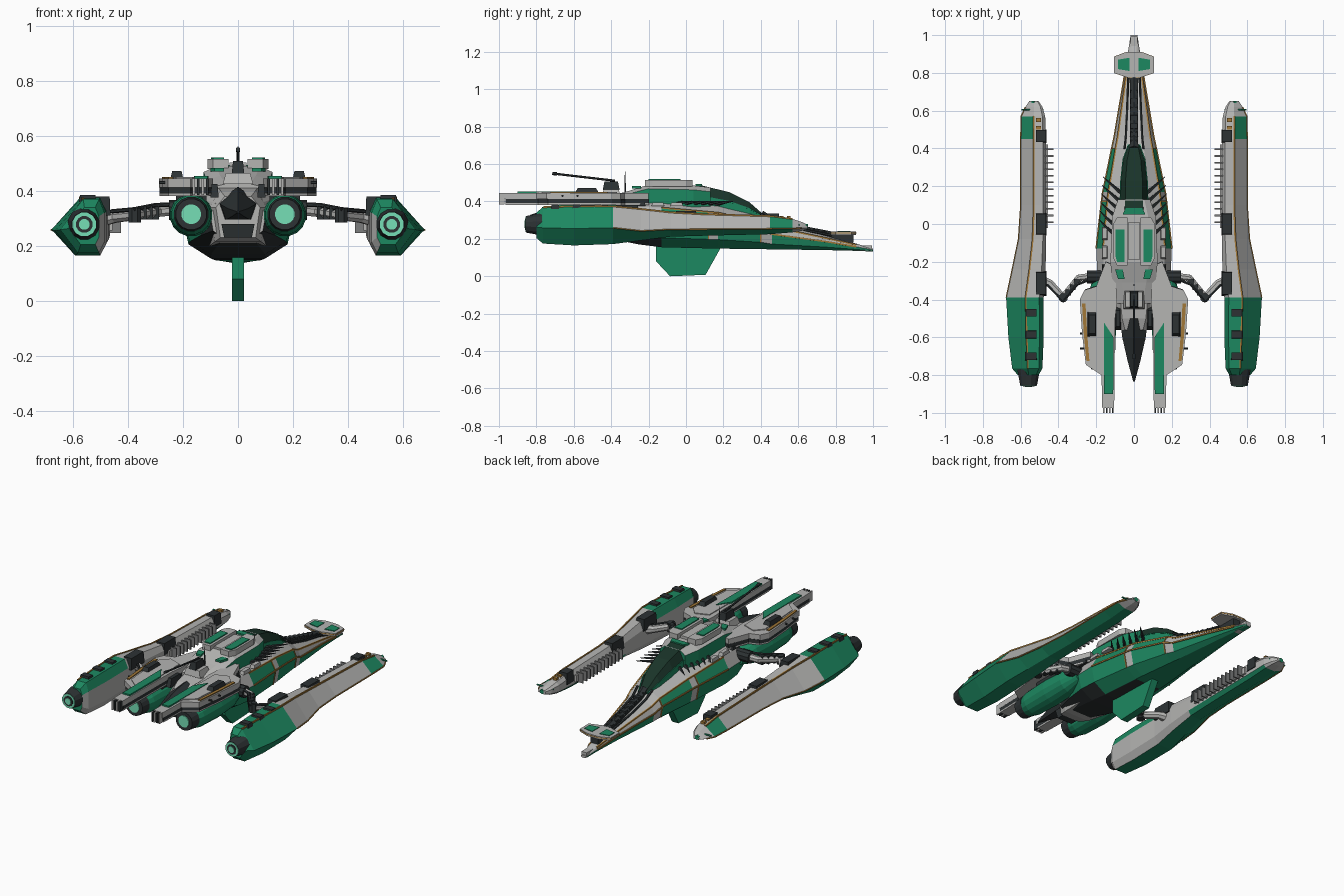
import bpy, bmesh, math
from mathutils import Vector

if "Cube" in bpy.data.objects:
    bpy.data.objects.remove(bpy.data.objects["Cube"])

PALETTE = {"grey": (.46, .46, .45), "green": (.012, .25, .12), "dark": (.026, .032, .034),
           "mint": (.18, .74, .47), "gold": (.36, .19, .04), "glass": (.010, .034, .022),
           "steel": (.20, .205, .205)}
MATS = {}
for key, rgb in PALETTE.items():
    MATS[key] = bpy.data.materials.new(key + " paint")
    MATS[key].diffuse_color = (*rgb, 1)


def make(name, verts, faces, cols, mirror=False):
    """Mesh object with one colour name or a list of one per face."""
    if isinstance(cols, str):
        cols = [cols] * len(faces)
    me = bpy.data.meshes.new(name)
    me.from_pydata([tuple(v) for v in verts], [], faces)
    used = sorted(set(cols))
    for c in used:
        me.materials.append(MATS[c])
    for p, c in zip(me.polygons, cols):
        p.material_index = used.index(c)
    bm = bmesh.new()
    bm.from_mesh(me)
    bmesh.ops.recalc_face_normals(bm, faces=bm.faces)
    bm.to_mesh(me)
    bm.free()
    ob = bpy.data.objects.new(name, me)
    bpy.context.collection.objects.link(ob)
    if mirror:
        m = ob.modifiers.new("mirror", "MIRROR")
        m.use_mirror_merge = False
    return ob


def loft(name, rings, col, mirror=False):
    """Skin closed rings; col is a name or a rule col(strip, mean y)."""
    n = len(rings[0])
    verts = [v for r in rings for v in r]
    faces, cols = [], []
    rule = col if callable(col) else (lambda j, y: col)
    for i in range(len(rings) - 1):
        y = (rings[i][0][1] + rings[i + 1][0][1]) / 2
        for j in range(n):
            k = (j + 1) % n
            faces.append((i * n + j, i * n + k, (i + 1) * n + k, (i + 1) * n + j))
            cols.append(rule(j, y))
    for i in (0, len(rings) - 1):
        faces.append(tuple(range(i * n, i * n + n)))
        cols.append(rule(0, rings[i][0][1]))
    return make(name, verts, faces, cols, mirror)


def prism(name, pts, a, b, col, mirror=False, axis="z"):
    f = (lambda p, h: (p[0], p[1], h)) if axis == "z" else (lambda p, h: (h, p[0], p[1]))
    return loft(name, [[f(p, a) for p in pts], [f(p, b) for p in pts]], col, mirror)


def box(name, c, s, col, mirror=False, taper=1.0):
    x, y, z = (v / 2 for v in s)
    sq = [(-x, -y), (x, -y), (x, y), (-x, y)]
    rings = [[(c[0] + p * t, c[1] + q * t, c[2] + h) for p, q in sq] for h, t in ((-z, 1), (z, taper))]
    return loft(name, rings, col, mirror)


def tube(name, pts, rad, col, mirror=False, n=8):
    """Round bar along points, rad a number or one per point."""
    pts = [Vector(p) for p in pts]
    rad = rad if isinstance(rad, (list, tuple)) else [rad] * len(pts)
    rings = []
    for i, p in enumerate(pts):
        t = (pts[min(i + 1, len(pts) - 1)] - pts[max(i - 1, 0)]).normalized()
        u = t.cross(Vector((0, 0, 1)) if abs(t.z) < .9 else Vector((1, 0, 0))).normalized()
        v = u.cross(t)
        rings.append([p + rad[i] * (u * math.cos(a) + v * math.sin(a))
                      for a in (2 * math.pi * (k + .5) / n for k in range(n))])
    return loft(name, rings, col, mirror)


# Main hull: y, half width, top, middle, bottom
HULL = [(1.0, .018, .147, .141, .132), (.91, .032, .175, .158, .136), (.75, .056, .215, .185, .14),
        (.46, .105, .29, .225, .144), (.40, .118, .32, .25, .145), (.17, .165, .375, .285, .148),
        (.12, .172, .38, .288, .149), (-.13, .20, .41, .30, .155), (-.25, .195, .42, .30, .17),
        (-.40, .15, .41, .31, .20), (-.53, .10, .385, .31, .225)]


def half_hull(w, zt, zm, zb):
    return [(0, zt), (.45 * w, zt), (.82 * w, zm + .6 * (zt - zm)), (w, zm),
            (.9 * w, zm - .65 * (zm - zb)), (.5 * w, zb), (0, zb)]


def sym_ring(y, half):
    return [(x, y, z) for x, z in half] + [(-x, y, z) for x, z in half[-2:0:-1]]


def hull_colour(j, y):
    k = min(j, 11 - j)
    band = .39 < y < .47 or .12 < y < .17
    if k < 2 or k == 2 and y > .42:
        return "grey"
    if k == 2:
        return "green" if y > -.14 and not band else "grey"
    if y < -.13:
        return "dark" if k > 3 or y < -.42 else "green"
    if k == 3:
        return "grey" if band else "green"
    return "dark" if k == 5 and y < .05 else "green"


loft("main_hull", [sym_ring(h[0], half_hull(*h[1:])) for h in HULL], hull_colour)
for idx, nm in ((2, "shoulder_trim"), (3, "side_trim")):
    tube(nm, [(half_hull(*h[1:])[idx][0], h[0], half_hull(*h[1:])[idx][1]) for h in HULL[1:8]],
         .006, "gold", True, 4)
for i in (4, 6):
    tube("panel_seam", [(x, HULL[i][0], z) for x, z in half_hull(*HULL[i][1:])[2:5]], .005, "gold", True, 4)

# Raised cabin and sloping rear canopy: y, half width at base, half width at top, base z, top z
CABIN = [(.13, .085, .055, .36, .475), (.04, .115, .075, .37, .485), (-.20, .125, .08, .38, .49),
         (-.31, .115, .065, .38, .455), (-.42, .09, .045, .37, .425)]
loft("cabin", [sym_ring(y, [(0, t), (b, t), (a, z + .8 * (t - z)), (a, z), (0, z)]) for y, a, b, z, t in CABIN],
     lambda j, y: "green" if j in (2, 5) and y > -.28 or y > .1 else "grey")
CANOPY = [(.42, .03, .02, .30, .325), (.34, .058, .036, .32, .395), (.23, .07, .045, .34, .45),
          (.07, .075, .047, .36, .489)]
loft("canopy", [sym_ring(y, [(0, t), (b, t), (a, z + .55 * (t - z)), (a, z), (0, z)]) for y, a, b, z, t in CANOPY],
     lambda j, y: "green" if j in (2, 5) else "glass")
tube("canopy_frame", [(c[1], c[0], c[3] + .55 * (c[4] - c[3])) for c in CANOPY], .004, "green", True, 4)
prism("canopy_rim", [(-.06, .05), (.06, .05), (.045, .085), (-.045, .085)], .475, .493, "green")
prism("roof_plate", [(.035, -.22), (.09, -.22), (.11, -.18), (.11, .0), (.09, .035), (.035, .035)], .48, .515, "grey", True)
prism("roof_panel", [(.05, -.2), (.09, -.2), (.098, -.17), (.098, -.03), (.05, -.03)], .515, .521, "green", True)
box("roof_hatch", (0, -.09, .492), (.06, .2, .02), "grey")
prism("rear_deck_panel", [(.05, -.29), (.085, -.29), (.1, -.24), (.06, -.24)], .47, .482, "green", True)
for y in (-.05, -.15, -.25):
    box("hull_vent", (.155, y, .385), (.03, .07, .02), "dark" if y < -.2 else "grey", True, .8)

# Backbone on the tail
SPINE = [(0, .78, .215), (0, .6, .25), (0, .46, .29), (0, .40, .33)]
tube("spine", SPINE, .024, "dark", n=6)
for i in range(8):
    y = .43 + i * .044
    box("spine_block", (0, y, .307 - (y - .43) * .27), (.042, .032, .034), "dark", taper=.85)
tube("spine_cable", [(.03 + .02 * i / 3, p[1], p[2] + .004) for i, p in enumerate(SPINE)], .007, "dark", True, 6)

# Rear tail plate and tip
plate = [(.03, .775), (.105, .80), (.105, .885), (.04, .91), (-.04, .91), (-.105, .885), (-.105, .80), (-.03, .775)]
prism("tail_plate", plate, .222, .239, "grey")
prism("tail_plate_edge", [(x * 1.02, .8425 + (y - .8425) * 1.02) for x, y in plate], .229, .234, "gold")
prism("tail_panel", [(.025, .81), (.085, .82), (.085, .87), (.025, .88)], .239, .243, "green", True)
box("tail_mount", (0, .83, .205), (.05, .13, .05), "dark")
box("tail_tip", (0, .945, .15), (.036, .10, .03), "grey")

# Swept-back spikes on the hull
for i in range(6):
    y = .25 - i * .045
    w = i * .006
    tube("back_spike", [(.065 + w, y - .09, .385), (.115 + w, y - .045, .395), (.165 + w * .7, y, .40)],
         [.011, .008, .002], "dark", True, 5)

# Keel fin
prism("keel_fin", [(-.16, .17), (-.16, .08), (-.085, 0), (.105, .008), (.19, .16)], -.022, .022, "green", axis="x")

# Head: grey collar, dark beak, jaw
loft("head", [sym_ring(y, [(0, t), (w * .6, t), (w, .34), (w * .8, b), (0, b)])
              for y, w, t, b in ((-.34, .13, .42, .2), (-.5, .105, .40, .215), (-.56, .08, .38, .23))], "grey")
loft("beak", [sym_ring(y, [(0, t), (w, m), (w * .7, b), (0, b)]) for y, w, t, m, b in
              ((-.5, .075, .415, .36, .30), (-.6, .062, .40, .35, .295), (-.72, .035, .365, .335, .305),
               (-.835, .004, .328, .325, .32))], "dark")
box("jaw", (0, -.56, .255), (.10, .09, .05), "dark", taper=1.2)
box("cheek", (.085, -.5, .40), (.03, .12, .05), "dark", True, .7)

# Deck gun
box("gun_base", (0, -.40, .445), (.11, .10, .04), "grey", taper=.8)
box("gun_turret", (0, -.40, .485), (.045, .09, .045), "dark", taper=.8)
tube("gun_barrel", [(0, -.38, .511), (0, -.70, .548)], .006, "dark", n=6)
tube("gun_muzzle", [(0, -.69, .547), (0, -.715, .55)], .009, "dark", n=6)
tube("antenna", [(0, -.325, .44), (0, -.325, .56)], [.005, .002], "dark", n=5)

# Twin forks reaching forward
fork = [(.10, -.50), (.105, -.975), (.168, -.975), (.172, -.80), (.255, -.745), (.275, -.58),
        (.287, -.40), (.262, -.35), (.20, -.33), (.15, -.20), (.10, -.22), (.09, -.42)]
inner = [(x * .98 + .003, y * .99) for x, y in fork]
prism("fork_underside", inner, .382, .391, "grey", True)
prism("fork_core", inner, .391, .414, "dark", True)
prism("fork_upper", fork, .412, .445, "grey", True)
prism("fork_ridge", [(.115, -.80), (.16, -.80), (.165, -.77), (.225, -.72), (.245, -.42), (.2, -.37), (.12, -.4)],
      .445, .45, "grey", True)
prism("fork_panel", [(.16, -.52), (.108, -.60), (.110, -.90), (.158, -.90)], .444, .454, "green", True)
box("fork_pod", (.222, -.53, .458), (.046, .13, .026), "dark", True, .75)
prism("fork_trim", [(.236, -.725), (.252, -.725), (.266, -.58), (.275, -.42), (.257, -.42), (.248, -.58)],
      .444, .451, "gold", True)
for i in range(4):
    box("fork_tooth", (.112 + i * .016, -.985, .414), (.009, .03, .06), "grey" if i % 2 else "dark", True)
for y in (-.58, -.66):
    tube("fork_stud", [(.26, y, .43), (.285, y, .43)], .006, "dark", True, 6)

# Inner thrusters below the forks
tube("inner_thruster", [(.17, y, .312) for y in (-.72, -.67, -.5, -.36, -.26)],
     [.060, .072, .078, .07, .04], "green", True, 16)
tube("inner_ring", [(.17, -.77, .315), (.17, -.71, .315)], [.057, .064], "dark", True, 16)
tube("inner_glow", [(.17, -.775, .315), (.17, -.765, .315)], .036, "mint", True, 16)
box("thruster_clamp", (.17, -.5, .37), (.11, .16, .05), "dark", True)

# Jointed arms to the outer pods
tube("arm_shoulder", [(.16, -.28, .33), (.25, -.28, .33)], .036, "dark", True, 10)
tube("arm_inner", [(.24, -.28, .33), (.29, -.285, .325), (.375, -.39, .312)], .021, "grey", True, 8)
tube("arm_outer", [(.375, -.39, .312), (.445, -.315, .305), (.49, -.30, .30)], [.02, .022, .03], "grey", True, 8)
tube("arm_elbow", [(.375, -.39, .285), (.375, -.39, .338)], .025, "dark", True, 8)
tube("arm_cable", [(.25, -.30, .35), (.30, -.32, .348), (.375, -.41, .333), (.46, -.32, .325)], .008, "dark", True, 6)
for t in (.25, .5, .75):
    box("arm_cuff", (.28 + .09 * t, -.28 - .11 * t, .32), (.03, .03, .05), "dark", True)

# Outer pods: y, inner x, outer x, top, bottom
POD = [(-.80, .505, .615, .34, .205), (-.765, .485, .645, .37, .175), (-.60, .478, .665, .375, .165),
       (-.39, .478, .677, .375, .172), (-.24, .468, .645, .36, .192), (-.08, .465, .612, .342, .212), (.1, .465, .60, .332, .217),
       (.45, .467, .60, .322, .225), (.57, .47, .598, .306, .235), (.62, .485, .575, .29, .243), (.65, .505, .555, .275, .252)]


def pod_ring(y, xi, xo, zt, zb):
    w, h = xo - xi, zt - zb
    mid = .43 if y < -.3 else .3
    return [(xi, y, zt - .25 * h), (xi + .12 * w, y, zt), (xi + .48 * w, y, zt), (xo, y, zb + mid * h),
            (xi + .6 * w, y, zb), (xi + .12 * w, y, zb), (xi, y, zb + .2 * h)]


def pod_colour(j, y):
    if y > .58:
        return "grey"
    if j < 3 and y < -.39 or j == 2 and y > .45:
        return "green"
    if j in (3, 4):
        return "green"
    return "green" if j == 5 and y > -.1 else "grey"


pods = [pod_ring(*p) for p in POD]
loft("outer_pod", pods, pod_colour, True)
tube("pod_top_trim", [r[2] for r in pods[1:9]], .006, "gold", True, 4)
tube("pod_edge_trim", [r[3] for r in pods[3:10]], .004, "gold", True, 4)
for y in (-.47, -.585, -.70):
    box("pod_top_block", (.545, y, .372), (.065, .045, .025), "dark", True, .85)
for y, l, z in ((-.315, .13, .345), (0, .12, .315), (.465, .07, .30)):
    box("pod_clamp", (.492, y, z), (.058, l, .07), "dark", True, .9)
for y in (.51, .55):
    box("pod_marker", (.505, y, .312), (.025, .02, .02), "gold", True)
box("pod_inner_rail", (.465, .2, .275), (.02, .44, .04), "grey", True)
for i in range(12):
    box("comb_plate", (.448, .01 + i * .035, .277), (.045, .008, .06), "steel", True)
tube("pod_tip_light", [(.53, .635, .265), (.53, .652, .265)], .014, "green", True, 6)
tube("pod_tip_bar", [(.48, .605, .275), (.595, .605, .275)], .005, "green", True, 5)

# Outer pod nozzles with ringed glow
for nm, y0, y1, r, c in (("nozzle", -.855, -.77, (.046, .062), "dark"), ("nozzle_glow", -.858, -.85, .044, "mint"),
                         ("nozzle_core", -.861, -.85, .031, "dark"), ("nozzle_centre", -.864, -.85, .02, "mint")):
    tube(nm, [(.558, y0, .278), (.558, y1, .278)], r, c, True, 12)

for m in bpy.data.materials:
    if m.users and not m.is_grease_pencil:
        m.use_nodes = True
        m.node_tree.nodes["Principled BSDF"].inputs["Base Color"].default_value = m.diffuse_color
